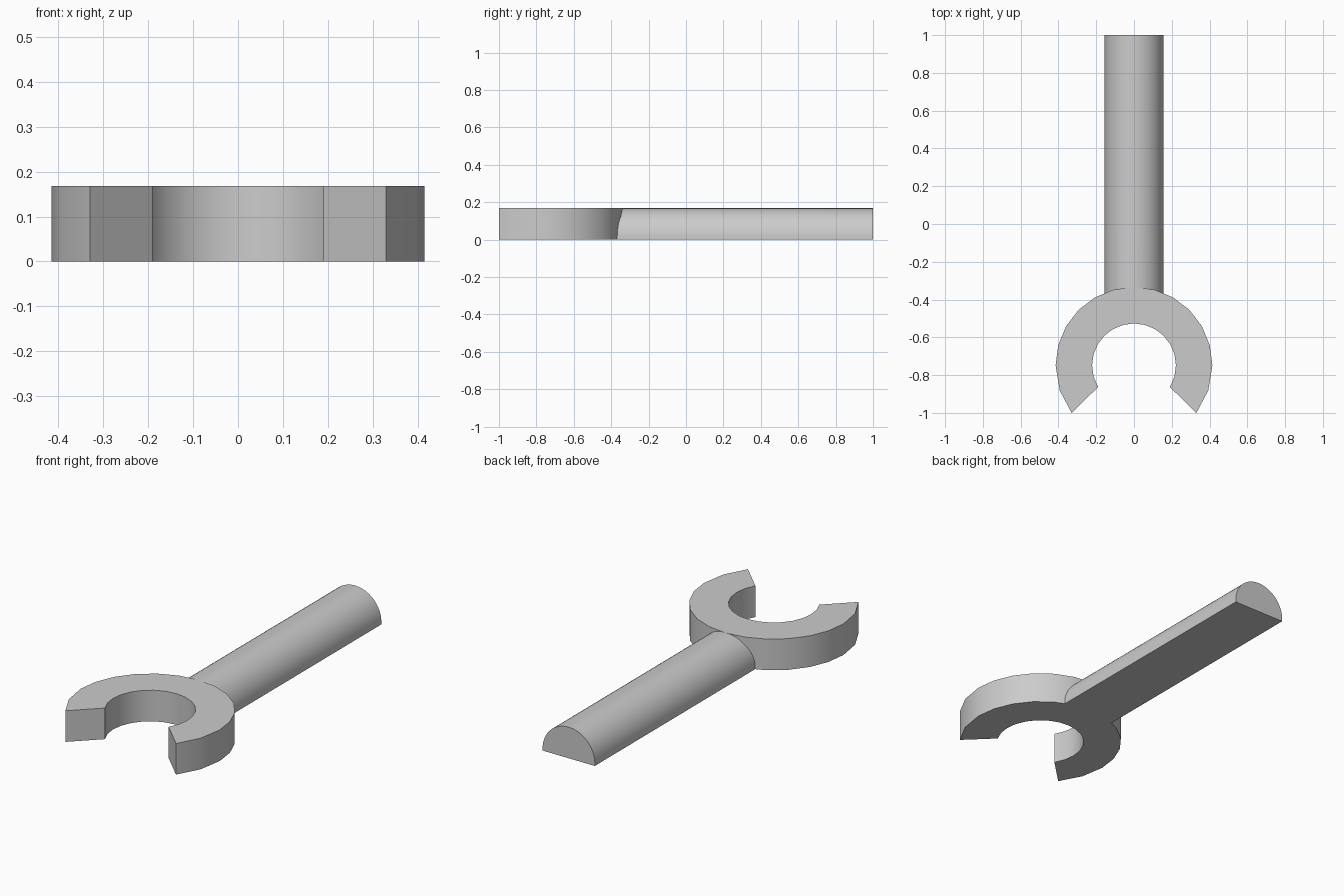
import bpy, bmesh
from math import sin, cos, asin, pi, radians, sqrt

if "Cube" in bpy.data.objects:
    bpy.data.objects.remove(bpy.data.objects["Cube"])

HEIGHT = 0.168
RING_Y, R_OUT, R_IN = -0.7485, 0.415, 0.222
HANDLE_R = 0.156

grey = bpy.data.materials.new("plain grey")
grey.use_nodes = True
colour = (0.6, 0.6, 0.6, 1)
grey.diffuse_color = colour
grey.node_tree.nodes["Principled BSDF"].inputs["Base Color"].default_value = colour


def loft(name, sections):
    """Join closed cross-sections in order and cap both ends."""
    bm = bmesh.new()
    rows = [[bm.verts.new(p) for p in s] for s in sections]
    n = len(rows[0])
    for a, b in zip(rows, rows[1:]):
        for i in range(n):
            j = (i + 1) % n
            bm.faces.new((a[i], a[j], b[j], b[i]))
    bm.faces.new(rows[0])
    bm.faces.new(rows[-1])
    bmesh.ops.recalc_face_normals(bm, faces=bm.faces)
    mesh = bpy.data.meshes.new(name)
    bm.to_mesh(mesh)
    bm.free()
    mesh.materials.append(grey)
    obj = bpy.data.objects.new(name, mesh)
    bpy.context.collection.objects.link(obj)
    bpy.ops.object.select_all(action="DESELECT")
    obj.select_set(True)
    bpy.context.view_layer.objects.active = obj
    bpy.ops.object.shade_smooth_by_angle(angle=radians(30))


# Open ring: the jaw faces flare outward, so the inner arc ends earlier
def arc(end):
    half = [-end, -end / 2] + [15 * i for i in range(6)]
    return half + [90] + [180 - a for a in reversed(half)]


def on_ring(radius, degrees, z):
    a = radians(degrees)
    return (radius * cos(a), RING_Y + radius * sin(a), z)


loft("open_ring", [
    [on_ring(R_IN, i, 0), on_ring(R_OUT, o, 0),
     on_ring(R_OUT, o, HEIGHT), on_ring(R_IN, i, HEIGHT)]
    for i, o in zip(arc(31.1), arc(37.3))])

# Round handle with a flat underside, its front end fitted to the ring
centre_z = HEIGHT - HANDLE_R
start = -asin(centre_z / HANDLE_R)
steps = 24
angles = [start + (pi - 2 * start) * i / steps for i in range(steps + 1)]
profile = [(HANDLE_R * cos(a), centre_z + HANDLE_R * sin(a)) for a in angles]
seat = R_OUT - 0.008
loft("handle", [
    [(x, RING_Y + sqrt(seat ** 2 - x ** 2), z) for x, z in profile],
    [(x, 1.0, z) for x, z in profile]])
